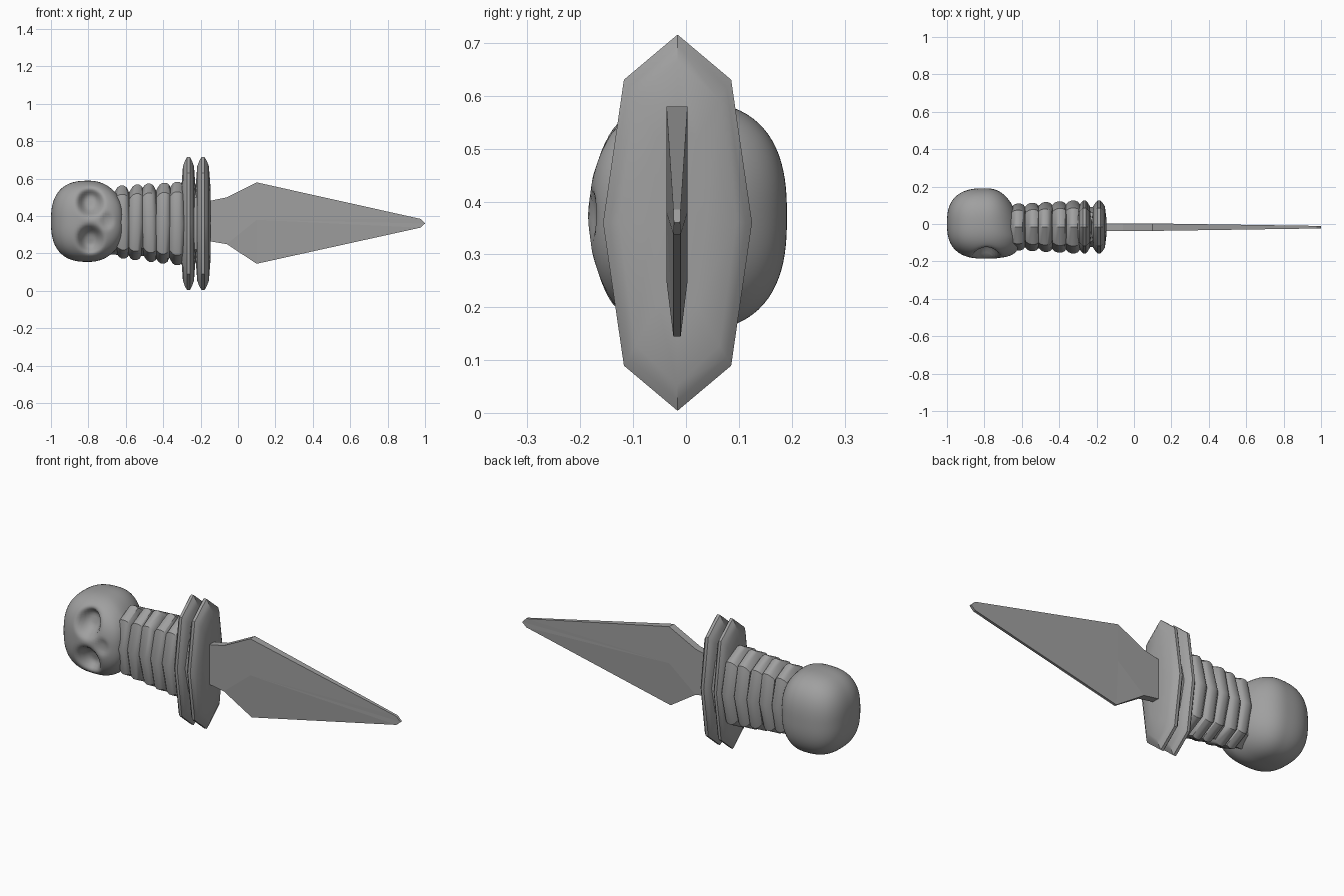
import bpy, bmesh, math
from mathutils import Vector, Matrix

if "Cube" in bpy.data.objects:
    bpy.data.objects.remove(bpy.data.objects["Cube"], do_unlink=True)

steel = bpy.data.materials.new("plain grey")
steel.use_nodes = True
GREY = (0.35, 0.35, 0.35, 1)
steel.diffuse_color = GREY
steel.node_tree.nodes["Principled BSDF"].inputs["Base Color"].default_value = GREY

CY, CZ = -0.016, 0.36  # long axis of the dagger


def finish(name, bm, angle=None):
    bmesh.ops.recalc_face_normals(bm, faces=bm.faces)
    mesh = bpy.data.meshes.new(name)
    bm.to_mesh(mesh)
    bm.free()
    mesh.materials.append(steel)
    obj = bpy.data.objects.new(name, mesh)
    bpy.context.collection.objects.link(obj)
    if angle:
        bpy.ops.object.select_all(action='DESELECT')
        obj.select_set(True)
        bpy.context.view_layer.objects.active = obj
        bpy.ops.object.shade_smooth_by_angle(angle=math.radians(angle))
    return obj


def octagon(hy, hz):
    """Pointed eight-sided outline in the YZ plane."""
    a, b = 0.72 * hy, 0.76 * hz
    return [(0, hz), (a, b), (hy, 0), (a, -b), (0, -hz), (-a, -b), (-hy, 0), (-a, b)]


def collar(name, x0, x1, hy, hz, sections, tilt=0.0, cz=CZ):
    """Loft octagons along x; each section is (position 0..1, inset)."""
    bm = bmesh.new()
    rings = []
    for t, inset in sections:
        x = x0 + (x1 - x0) * t
        rings.append([bm.verts.new((x + tilt * z, CY + y, cz + z))
                      for y, z in octagon(hy - inset * 0.6, hz - inset)])
    for r, s in zip(rings, rings[1:]):
        for i in range(8):
            j = (i + 1) % 8
            bm.faces.new((r[i], r[j], s[j], s[i]))
    bm.faces.new(rings[0])
    bm.faces.new(rings[-1])
    return finish(name, bm, 32)


# Twin guard plates
plate = [(0, 0.15), (0.1, 0.05), (0.25, 0.02), (0.4, 0), (0.6, 0),
         (0.75, 0.02), (0.9, 0.05), (1, 0.15)]
collar("inner_guard", -0.302, -0.228, 0.141, 0.356, plate)
collar("outer_guard", -0.226, -0.148, 0.141, 0.356, plate)

# Grip core and its stacked, slightly tilted rings
collar("grip_core", -0.70, -0.20, 0.108, 0.185, [(0, 0.02), (1, 0)])
wrap = [(0, 0.035), (0.2, 0.01), (0.4, 0), (0.65, 0), (0.85, 0.01), (1, 0.035)]
for i in range(5):
    x = -0.365 - 0.073 * i
    collar(f"grip_ring_{i + 1}", x, x + 0.077, 0.141 - 0.004 * i, 0.223 - 0.007 * i,
           wrap, tilt=(0.0, 0.02, -0.03, 0.03, -0.02)[i], cz=CZ + 0.002 * i)

# Skull pommel: rounded block, narrowed at the jaw, with sunken features
bm = bmesh.new()
bmesh.ops.create_cube(bm, size=2)
bmesh.ops.subdivide_edges(bm, edges=bm.edges[:], cuts=23, use_grid_fill=True)


def dent(x, z, cx, cz, rx, rz, depth):
    d = ((x - cx) / rx) ** 2 + ((z - cz) / rz) ** 2
    return depth * math.exp(-d * d)


for v in bm.verts:
    p = Vector([math.tan(c * math.pi / 4) for c in v.co])
    n = 2.6
    p /= sum(abs(c) ** n for c in p) ** (1 / n)
    jaw = max(0.0, p.x) ** 2
    x = -0.80 + 0.2 * p.x - max(0, p.x) * 0.045 * max(0.0, p.y + 0.35)
    y = 0.003 + 0.188 * p.y
    z = 0.372 + 0.217 * p.z * (1 - 0.16 * jaw)
    if p.y < 0:
        front = min(1.0, -p.y * 1.6)
        y -= 0.035 * jaw * front
        for side in (-1, 1):
            y += front * dent(x, z, -0.79, 0.375 + side * 0.098, 0.058, 0.062, 0.07)
        y += front * dent(x, z, -0.70, 0.375, 0.03, 0.04, 0.012)
    v.co = (x, max(y, -0.187), z)
finish("skull_pommel", bm, 60)

# Blade: flat-faced spear outline as (x, z, half thickness) with a central ridge
outline = [(-0.18, 0.475, 0.02), (-0.06, 0.50, 0.02), (0.10, 0.58, 0.02),
           (0.975, 0.385, 0.007), (1.0, 0.36, 0.006), (0.975, 0.338, 0.007),
           (0.10, 0.145, 0.007), (-0.06, 0.25, 0.02), (-0.18, 0.27, 0.02)]
bm = bmesh.new()
sides = []
for s in (-1, 1):
    edge = [bm.verts.new((x, -0.017 + s * h, z)) for x, z, h in outline]
    ridge = bm.verts.new((0.10, -0.017 + s * 0.02, 0.38))
    for a, b in zip(edge, edge[1:] + edge[:1]):
        bm.faces.new((a, b, ridge))
    sides.append(edge)
for i in range(len(outline)):
    j = (i + 1) % len(outline)
    bm.faces.new((sides[0][i], sides[0][j], sides[1][j], sides[1][i]))
finish("blade", bm)
